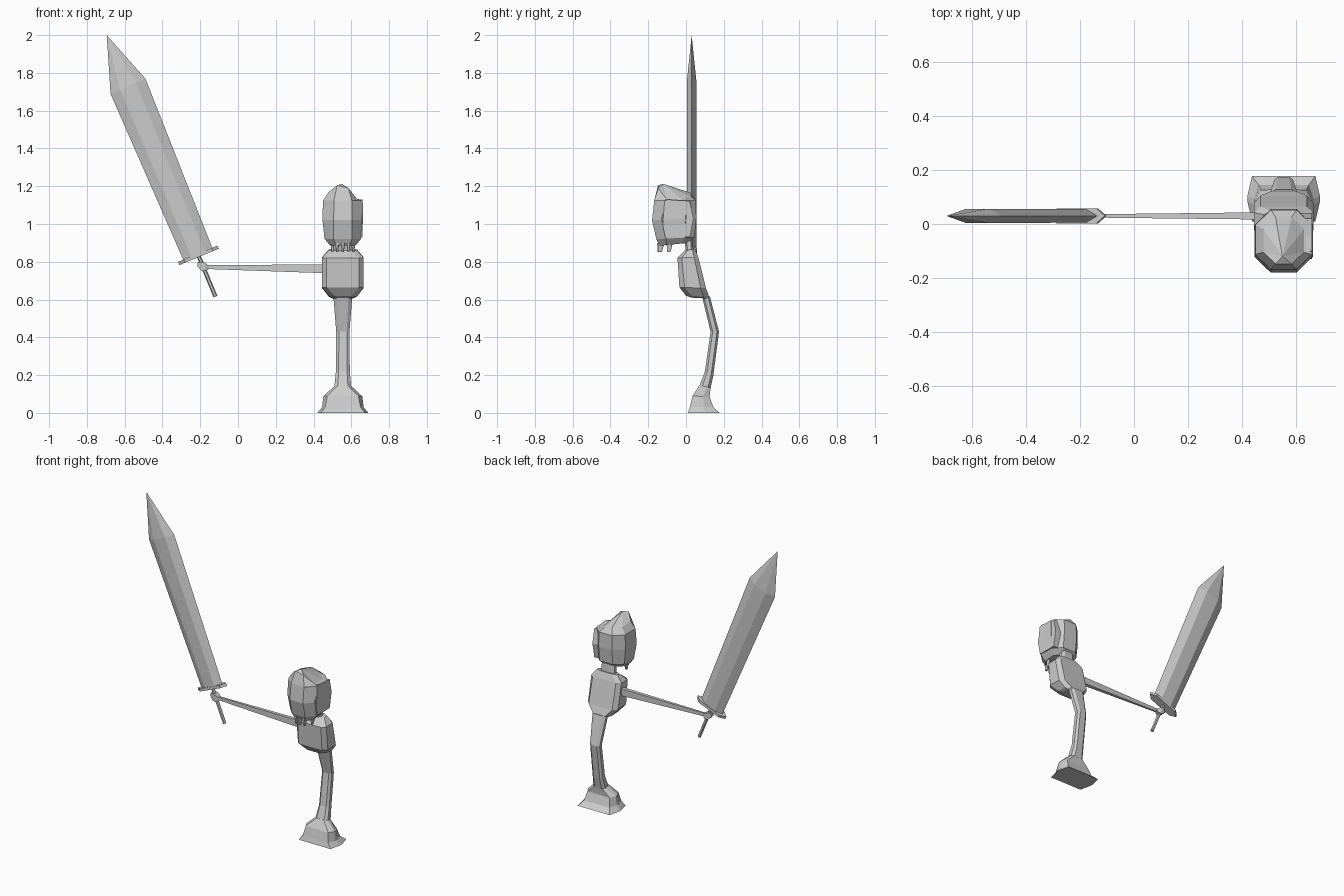
import bpy, bmesh, math
from mathutils import Vector

if "Cube" in bpy.data.objects:
    bpy.data.objects.remove(bpy.data.objects["Cube"])

grey = bpy.data.materials.new("plain grey")
grey.diffuse_color = (0.6, 0.6, 0.6, 1)
grey.use_nodes = True
grey.node_tree.nodes["Principled BSDF"].inputs["Base Color"].default_value = grey.diffuse_color
CX = 0.555  # centre line of the body


def loft(name, rings, tip=None):
    """Skin a list of equal-length point rings, capping both ends."""
    bm = bmesh.new()
    vs = [[bm.verts.new(p) for p in r] for r in rings]
    n = len(rings[0])
    for a, b in zip(vs, vs[1:]):
        for i in range(n):
            j = (i + 1) % n
            bm.faces.new((a[i], a[j], b[j], b[i]))
    bm.faces.new(vs[0][::-1])
    if tip:
        t = bm.verts.new(tip)
        for i in range(n):
            bm.faces.new((vs[-1][i], vs[-1][(i + 1) % n], t))
    else:
        bm.faces.new(vs[-1])
    bmesh.ops.recalc_face_normals(bm, faces=bm.faces)
    me = bpy.data.meshes.new(name)
    bm.to_mesh(me)
    bm.free()
    me.materials.append(grey)
    ob = bpy.data.objects.new(name, me)
    bpy.context.collection.objects.link(ob)
    return ob


def octagon(hx, y0, y1, z0, z1=None, fx=0.6, fy=0.5, cx=CX):
    """Chamfered section; z runs from z0 at the front to z1 at the back."""
    z1 = z0 if z1 is None else z1
    yc, hy = (y0 + y1) / 2, (y1 - y0) / 2
    pts = [(-fx, -1), (fx, -1), (1, -fy), (1, fy), (fx, 1), (-fx, 1), (-1, fy), (-1, -fy)]
    return [Vector((cx + u * hx, yc + v * hy, z0 + (z1 - z0) * (v + 1) / 2)) for u, v in pts]


# foot and leg
loft("foot", [
    octagon(0.135, 0.01, 0.178, 0, fx=0.87, fy=0.1),
    octagon(0.11, 0.02, 0.145, 0.03, fx=0.85, fy=0.2),
    octagon(0.103, 0.035, 0.125, 0.09, 0.085, fx=0.8, fy=0.2),
    octagon(0.045, 0.07, 0.13, 0.145, 0.135)])
loft("leg", [
    octagon(0.045, 0.07, 0.13, 0.14, 0.13),
    octagon(0.037, 0.1, 0.145, 0.22, 0.2),
    octagon(0.035, 0.13, 0.175, 0.43),
    octagon(0.05, 0.085, 0.127, 0.615)])

# torso and neck
loft("torso", [
    octagon(0.055, 0.03, 0.125, 0.61, 0.605),
    octagon(0.075, 0.0, 0.122, 0.62, 0.615),
    octagon(0.11, -0.035, 0.106, 0.665, 0.66, fx=0.78, fy=0.6),
    octagon(0.11, -0.045, 0.065, 0.82, 0.825, fx=0.78, fy=0.6),
    octagon(0.075, -0.005, 0.048, 0.86, 0.868)])
loft("neck", [octagon(0.05, 0.0, 0.04, 0.855), octagon(0.045, -0.01, 0.035, 0.92)])

# head: rounded shell whose crown peaks at the front and is notched on one side
head = [
    octagon(0.07, -0.14, 0.01, 0.885, 0.9, fx=0.5),
    octagon(0.097, -0.157, 0.045, 0.92, 0.93, fx=0.5),
    octagon(0.108, -0.18, 0.055, 1.02, 1.03, fx=0.45),
    octagon(0.105, -0.168, 0.052, 1.125, 1.125, fx=0.45)]
crown = octagon(0.075, -0.148, 0.025, 1.185, 1.16, fx=0.4)
for i, dz in enumerate((0.02, 0.005, -0.045, -0.04, -0.015, 0.005, -0.005, -0.01)):
    crown[i].z += dz
loft("head", head + [crown], tip=(0.55, -0.12, 1.212))
# raised plate on the side of the head
loft("side_plate", [
    [Vector((x, y, z)) for y, z in ((-0.11, 0.93), (0.02, 0.93), (0.04, 1.03),
                                    (0.02, 1.12), (-0.1, 1.13), (-0.13, 1.03))]
    for x in (0.62, 0.66)])

# teeth
for k, (x, y) in enumerate([(0.5, -0.09), (0.525, -0.135), (0.555, -0.14),
                            (0.585, -0.135), (0.61, -0.09)]):
    loft(f"tooth_{k}", [octagon(0.011, y - 0.013, y + 0.02, 0.9, cx=x),
                        octagon(0.006, y - 0.01, y + 0.008, 0.853, cx=x)])


def square(x, hy, z0, z1, yc=0.03):
    return [Vector((x, yc - hy, z0)), Vector((x, yc + hy, z0)),
            Vector((x, yc + hy, z1)), Vector((x, yc - hy, z1))]


# arm and hand
loft("arm", [square(0.45, 0.013, 0.74, 0.786), square(-0.17, 0.006, 0.762, 0.782)])
loft("hand", [square(-0.215, 0.01, 0.775, 0.795), square(-0.195, 0.02, 0.755, 0.8),
              square(-0.175, 0.02, 0.75, 0.795), square(-0.155, 0.01, 0.76, 0.78)])

# sword: u runs across the blade, v along it
ORIGIN = Vector((-0.21, 0.03, 0.835))
ALONG = Vector((-0.382, 0, 0.924))
ACROSS = Vector((0.924, 0, 0.382))


def at(u, v, y):
    return ORIGIN + ACROSS * u + ALONG * v + Vector((0, y, 0))


def blade_ring(l, r, vl, vr, t, vm=None, f=0.45):
    """Six-sided section: sharp edges with a flat middle on each face."""
    c, h = (l + r) / 2, (r - l) / 2
    vm = (vl + vr) / 2 if vm is None else vm
    return [at(l, vl, 0), at(c - h * f, vm, -t), at(c + h * f, vm, -t),
            at(r, vr, 0), at(c + h * f, vm, t), at(c - h * f, vm, t)]


def local(x, z):
    d = Vector((x, 0.03, z)) - ORIGIN
    return d.dot(ACROSS), d.dot(ALONG)


(lu, lv), (ru, rv), (tu, tv) = local(-0.675, 1.69), local(-0.49, 1.77), local(-0.695, 2.0)
loft("blade", [blade_ring(-0.083, 0.083, 0, 0, 0.025),
               blade_ring(lu, ru, lv, rv, 0.026)], tip=at(tu, tv, 0))
loft("guard", [blade_ring(-0.113, 0.113, -0.01, -0.01, 0.028, f=0.7),
               blade_ring(-0.113, 0.113, 0.008, 0.008, 0.028, f=0.7)])
# grip
loft("grip", [[at(0.011 * math.cos(a), v, 0.011 * math.sin(a))
               for a in [math.radians(60 * k) for k in range(6)]] for v in (-0.238, 0.0)])
